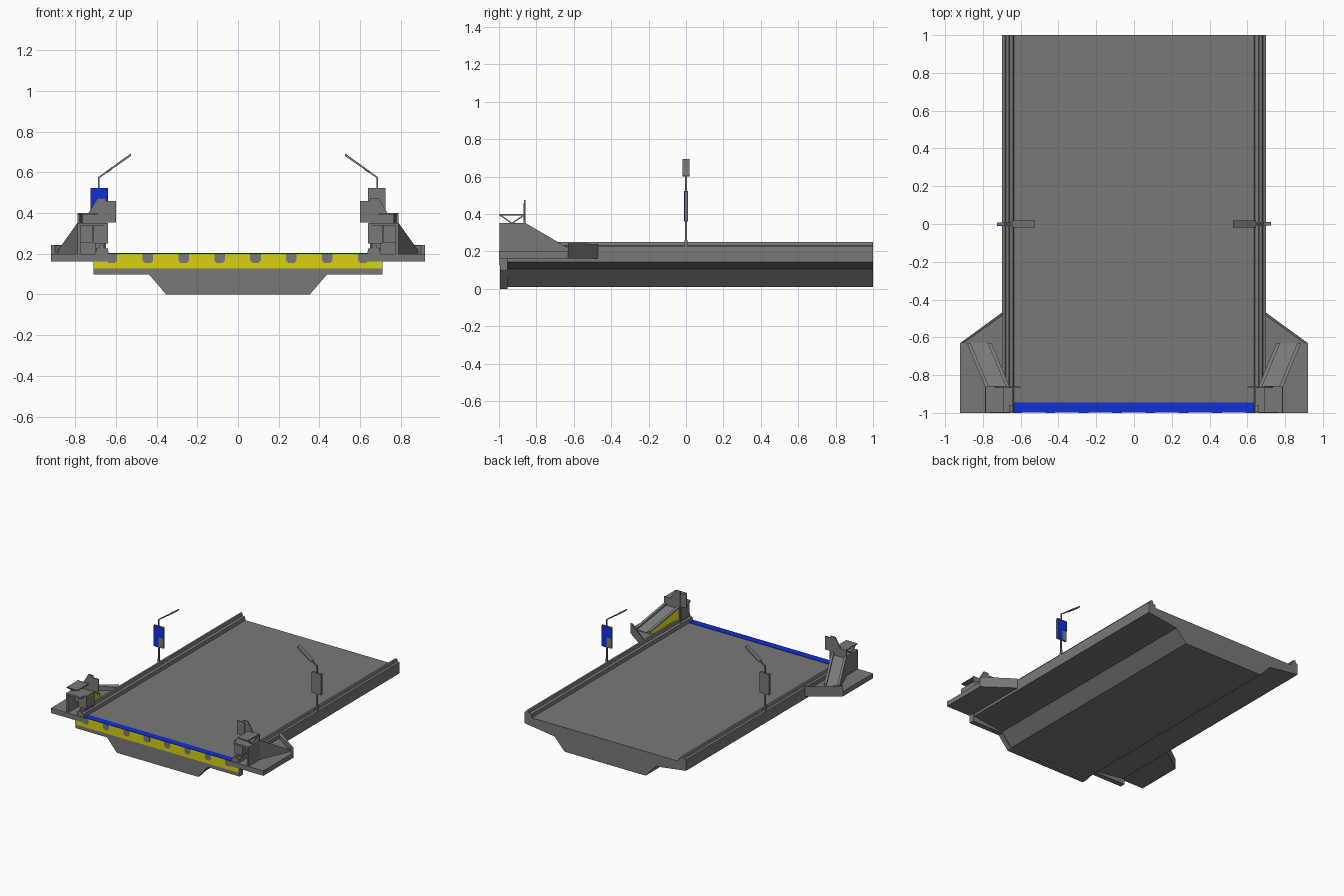
import bpy, bmesh, math
from mathutils import Vector

if "Cube" in bpy.data.objects:
    bpy.data.objects.remove(bpy.data.objects["Cube"])


def material(name, rgb):
    m = bpy.data.materials.new(name)
    m.diffuse_color = (*rgb, 1)
    m.use_nodes = True
    m.node_tree.nodes["Principled BSDF"].inputs["Base Color"].default_value = m.diffuse_color
    return m


GRAY = material("steel gray", (0.19, 0.19, 0.19))
YELLOW = material("safety yellow", (0.68, 0.64, 0.005))
BLUE = material("signal blue", (0.005, 0.03, 0.68))


def loft(name, ring_a, ring_b, mat=GRAY):
    """Closed solid between two matching rings of 3D points."""
    bm = bmesh.new()
    a = [bm.verts.new(p) for p in ring_a]
    b = [bm.verts.new(p) for p in ring_b]
    bm.faces.new(a)
    bm.faces.new(b[::-1])
    n = len(a)
    for i in range(n):
        bm.faces.new((a[i], a[(i + 1) % n], b[(i + 1) % n], b[i]))
    bmesh.ops.recalc_face_normals(bm, faces=bm.faces)
    me = bpy.data.meshes.new(name)
    bm.to_mesh(me)
    bm.free()
    me.materials.append(mat)
    ob = bpy.data.objects.new(name, me)
    bpy.context.collection.objects.link(ob)
    return ob


def along_y(name, prof, y0, y1, mat=GRAY, s=1):
    """Extrude an (x, z) profile along y; s=-1 mirrors it."""
    return loft(name, [(s * x, y0, z) for x, z in prof],
                [(s * x, y1, z) for x, z in prof], mat)


def along_z(name, prof, z0, z1, mat=GRAY, s=1):
    return loft(name, [(s * x, y, z0) for x, y in prof],
                [(s * x, y, z1) for x, y in prof], mat)


def box(name, x0, x1, y0, y1, z0, z1, mat=GRAY, s=1):
    return along_y(name, [(x0, z0), (x1, z0), (x1, z1), (x0, z1)], y0, y1, mat, s)


def sym(half):
    return half + [(-x, z) for x, z in reversed(half)]


# Deck body with box girder below, and deeper end beam at the front
along_y("deck_girder", sym([(0.70, 0.20), (0.70, 0.142), (0.44, 0.107), (0.35, 0.011)]), -0.96, 1)
along_y("end_beam", sym([(0.71, 0.198), (0.71, 0.098), (0.437, 0.098), (0.353, 0)]), -0.995, -0.955)

# Yellow front plate, gray sockets and blue edge strip
box("front_plate", -0.71, 0.71, -0.999, -0.994, 0.128, 0.20, YELLOW)
for i in range(8):
    c = -0.62 + i * 0.1765
    along_y("front_socket", [(c - .026, .2), (c + .026, .2), (c + .026, .168),
                             (c + .015, .155), (c - .015, .155), (c - .026, .168)], -1, -0.993)
box("edge_strip", -0.64, 0.64, -0.999, -0.945, 0.196, 0.203, BLUE)

for s, side in ((-1, "left"), (1, "right")):
    # Stepped parapet along the deck edge
    along_y(side + "_parapet", [(0.635, .199), (0.64, .225), (0.658, .23), (0.663, .25), (0.678, .25),
                                (0.683, .232), (0.698, .228), (0.70, .199)], -0.995, 1, GRAY, s)

    # Wing platform beside the front end and the low wall on its slanted edge
    along_z(side + "_wing", [(0.64, -1), (0.92, -1), (0.92, -0.63), (0.70, -0.47), (0.64, -0.47)],
            0.162, 0.20, GRAY, s)
    loft(side + "_wing_wall",
         [(s * .92, -.63, .199), (s * .92, -.63, .243), (s * .90, -.63, .243), (s * .90, -.63, .199)],
         [(s * .70, -.47, .199), (s * .70, -.47, .24), (s * .69, -.48, .225), (s * .69, -.48, .199)])

    # Splayed chute running back and outward from the booth
    top = [(.66, .335), (.79, .335), (.79, .2), (.66, .2)]
    end = [(.755, .205), (.885, .205), (.885, .199), (.755, .199)]
    chute = loft(side + "_chute", [(s * x, -.857, z) for x, z in top],
                 [(s * x, -.63, z) for x, z in end])
    chute.data.materials.append(YELLOW)
    for f in chute.data.polygons:
        # side facing the roadway
        if f.normal.x * s < -0.6:
            f.material_index = 1
    for off in (0.0, 0.11):
        def rim(x, y, z):
            return [(s * (x + off), y, z), (s * (x + off + .02), y, z),
                    (s * (x + off + .02), y, z + .018), (s * (x + off), y, z + .018)]
        loft(side + "_chute_rim", rim(.66, -.857, .333), rim(.755, -.63, .2))

    # Booth: walls, recess, post and roof
    box(side + "_booth_outer_wall", .775, .79, -.998, -.857, .199, .35, GRAY, s)
    box(side + "_booth_ceiling", .66, .79, -.998, -.857, .338, .352, GRAY, s)
    box(side + "_booth_recess", .715, .775, -.91, -.86, .255, .34, GRAY, s)
    box(side + "_booth_post", .64, .71, -.96, -.86, .25, .352, GRAY, s)
    box(side + "_booth_foot", .655, .70, -.95, -.86, .199, .25, GRAY, s)
    box(side + "_booth_roof", .69, .785, -.998, -.86, .392, .40, GRAY, s)
    for y0, y1 in ((-.995, -.93), (-.865, -.93)):
        # V-shaped roof braces
        loft(side + "_roof_brace",
             [(s * x, y, .395) for x, y in ((.765, y0 - .006), (.78, y0 - .006), (.78, y0 + .006), (.765, y0 + .006))],
             [(s * x, y, .35) for x, y in ((.765, y1 - .006), (.78, y1 - .006), (.78, y1 + .006), (.765, y1 + .006))])

    # Booth back plate with peaked top, and flag panel on its inner side
    along_y(side + "_back_plate", [(.79, .2), (.79, .40), (.735, .40), (.69, .475), (.65, .475), (.65, .2)],
            -.866, -.857, GRAY, s)
    box(side + "_flag_panel", .60, .665, -.868, -.860, .355, .46, GRAY, s)

    # Lamp: flared foot, pole, bent arm with flat head
    def square(x, r, z):
        return [(s * (x + a * r), b * r, z) for a, b in ((-1, -1), (1, -1), (1, 1), (-1, 1))]
    loft(side + "_lamp_foot", square(.685, .01, .2), square(.685, .005, .29))
    loft(side + "_lamp_pole", square(.685, .005, .28), square(.685, .004, .575))
    along_y(side + "_lamp_arm", [(.689, .568), (.689, .576), (.62, .626), (.62, .614)], -.005, .005, GRAY, s)
    along_y(side + "_lamp_head", [(.645, .60), (.645, .606), (.59, .648), (.525, .694),
                                  (.525, .682), (.59, .636)], -.018, .018, GRAY, s)

    # Sign on the pole, blue on one face with a gray lower corner
    box(side + "_sign", .64, .725, -.008, .008, .36, .523, GRAY, s)
    y0 = .008 * s
    y1 = .010 * s
    x0 = s * .6825
    corner = -.64 if s < 0 else .64
    far = s * .725
    loft(side + "_sign_blue",
         [(x, y0, z) for x, z in ((far, .36), (far, .523), (corner, .523), (corner, .44), (x0, .44), (x0, .36))],
         [(x, y1, z) for x, z in ((far, .36), (far, .523), (corner, .523), (corner, .44), (x0, .44), (x0, .36))],
         BLUE)
